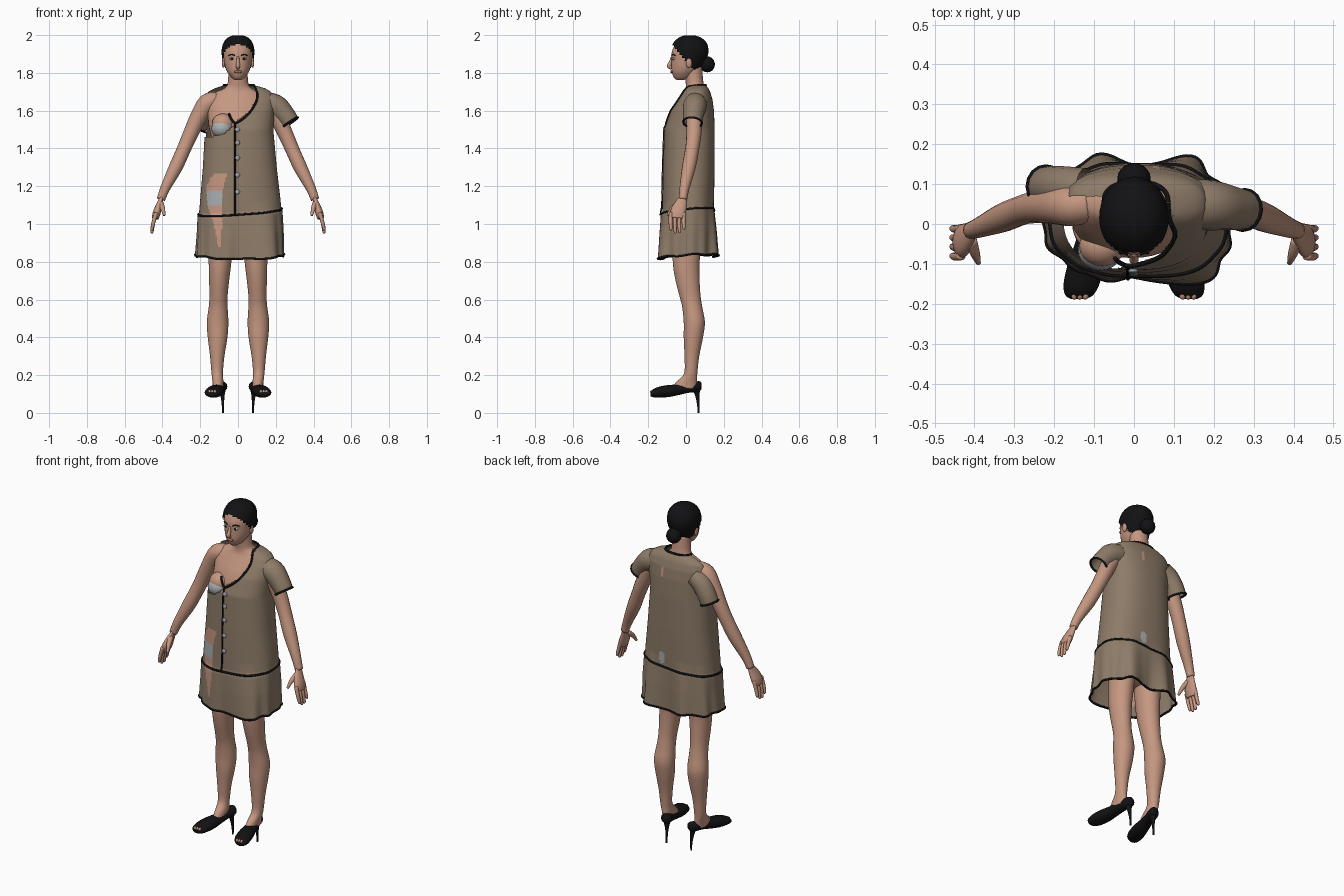
import bpy, bmesh, math
from mathutils import Vector

cube = bpy.data.objects.get("Cube")
if cube:
    bpy.data.objects.remove(cube, do_unlink=True)


def material(name, r, g, b):
    m = bpy.data.materials.new(name)
    m.use_nodes = True
    m.diffuse_color = (r, g, b, 1)
    bsdf = m.node_tree.nodes["Principled BSDF"]
    bsdf.inputs["Base Color"].default_value = (r, g, b, 1)
    bsdf.inputs["Roughness"].default_value = 0.8
    return m


SKIN = material("skin", 0.56, 0.31, 0.22)
CLOTH = material("taupe_cloth", 0.27, 0.2, 0.14)
BLACK = material("black", 0.006, 0.006, 0.007)
GREY = material("grey_underwear", 0.4, 0.42, 0.43)
BUTTON = material("button_grey", 0.35, 0.36, 0.4)
LIP = material("lip_red", 0.36, 0.12, 0.1)
WHITE = material("eye_white", 0.6, 0.56, 0.52)


def finish(name, bm, *mats):
    bmesh.ops.recalc_face_normals(bm, faces=bm.faces)
    me = bpy.data.meshes.new(name)
    bm.to_mesh(me)
    bm.free()
    for m in mats:
        me.materials.append(m)
    for p in me.polygons:
        p.use_smooth = True
    ob = bpy.data.objects.new(name, me)
    bpy.context.scene.collection.objects.link(ob)
    return ob


def skin_rings(rings, caps=True):
    bm = bmesh.new()
    rows = [[bm.verts.new(p) for p in r] for r in rings]
    n = len(rows[0])
    for a, b in zip(rows, rows[1:]):
        for i in range(n):
            bm.faces.new((a[i], a[(i + 1) % n], b[(i + 1) % n], b[i]))
    if caps:
        bm.faces.new(rows[0])
        bm.faces.new(rows[-1])
    return bm


def spline(rows, k=5):
    """Smoothly resample rows of numbers."""
    out = []
    for i in range(len(rows) - 1):
        p = [rows[max(0, min(len(rows) - 1, i + d))] for d in (-1, 0, 1, 2)]
        for j in range(k):
            t = j / k
            out.append([b + t * (c - a) / 2 + t * t * (a - 2.5 * b + 2 * c - d / 2)
                        + t ** 3 * (1.5 * (b - c) + (d - a) / 2) for a, b, c, d in zip(*p)])
    return out + [list(rows[-1])]


def oval(z, cx, rx, yf, yb, n=36):
    turn = [2 * math.pi * i / n for i in range(n)]
    return [Vector((cx + rx * math.cos(a), (yf + yb) / 2 + (yb - yf) / 2 * math.sin(a), z)) for a in turn]


def stack(name, rows, mat, grow=0.0):
    rings = [oval(z, cx, rx + grow, yf - grow, yb + grow) for z, cx, rx, yf, yb in spline(rows)]
    return finish(name, skin_rings(rings), mat)


def tube_rings(path, flat=1.0, n=16):
    """Rings across a mostly downward path of (x, y, z, radius)."""
    pts = spline(path, 4)
    rings = []
    for i, p in enumerate(pts):
        d = Vector(pts[min(i + 1, len(pts) - 1)][:3]) - Vector(pts[max(i - 1, 0)][:3])
        d.normalize()
        u = (Vector((0, 1, 0)) - d * d.y).normalized()
        v = d.cross(u) * flat
        rings.append([Vector(p[:3]) + p[3] * (u * math.cos(a) + v * math.sin(a))
                      for a in (2 * math.pi * k / n for k in range(n))])
    return rings


def tube(name, path, mat, flat=1.0, caps=True):
    return finish(name, skin_rings(tube_rings(path, flat), caps), mat)


def ball(name, centre, size, mat):
    bm = bmesh.new()
    bmesh.ops.create_uvsphere(bm, u_segments=20, v_segments=12, radius=1)
    bmesh.ops.scale(bm, vec=size, verts=bm.verts)
    bmesh.ops.translate(bm, vec=centre, verts=bm.verts)
    return finish(name, bm, mat)


def cord(name, pts, mat, r=0.006, closed=False):
    cu = bpy.data.curves.new(name, "CURVE")
    cu.dimensions = "3D"
    cu.bevel_depth, cu.bevel_resolution, cu.use_fill_caps = r, 1, True
    s = cu.splines.new("POLY")
    s.points.add(len(pts) - 1)
    for q, p in zip(s.points, pts):
        q.co = (*p, 1)
    s.use_cyclic_u = closed
    cu.materials.append(mat)
    ob = bpy.data.objects.new(name, cu)
    bpy.context.scene.collection.objects.link(ob)


def at(table, z):
    """Linear lookup in a table sorted by its first column."""
    z = max(table[0][0], min(table[-1][0], z))
    for a, b in zip(table, table[1:]):
        if z <= b[0]:
            t = (z - a[0]) / (b[0] - a[0])
            return [p + (q - p) * t for p, q in zip(a[1:], b[1:])]


# Torso and neck
stack("torso", [(0.92, 0, 0.13, -0.07, 0.1), (1.05, 0, 0.15, -0.075, 0.11), (1.25, 0, 0.115, -0.06, 0.09),
                (1.42, 0, 0.135, -0.075, 0.1), (1.52, -0.005, 0.15, -0.085, 0.11),
                (1.6, -0.005, 0.155, -0.06, 0.115), (1.66, -0.005, 0.15, -0.025, 0.115),
                (1.695, -0.005, 0.12, -0.005, 0.11), (1.72, 0, 0.07, 0, 0.1),
                (1.75, 0, 0.054, -0.002, 0.092), (1.83, 0, 0.05, -0.01, 0.085)], SKIN)
ball("bra_cup", (-0.085, -0.065, 1.505), (0.056, 0.052, 0.05), GREY)
ball("breast", (-0.08, -0.055, 1.53), (0.058, 0.052, 0.055), SKIN)

# Head, hair and face
HEAD = [(1.763, 0, 0.018, -0.05, -0.01), (1.775, 0, 0.035, -0.064, 0.03), (1.8, 0, 0.054, -0.074, 0.055),
        (1.83, 0, 0.067, -0.077, 0.08), (1.87, 0, 0.075, -0.077, 0.102), (1.91, 0, 0.078, -0.075, 0.11),
        (1.95, 0, 0.068, -0.058, 0.1), (1.978, 0, 0.045, -0.028, 0.07), (1.99, 0, 0.015, 0.005, 0.035)]
stack("head", HEAD, SKIN)
hair = stack("hair_cap", HEAD, BLACK, 0.009)
bm = bmesh.new()
bm.from_mesh(hair.data)
bmesh.ops.translate(bm, vec=(0, 0, 0.009), verts=bm.verts)
bare = [f for f in bm.faces if f.calc_center_median().z < max(1.8, 1.865 - 1.15 * f.calc_center_median().y)]
bmesh.ops.delete(bm, geom=bare, context="FACES")
bm.to_mesh(hair.data)
bm.free()
ball("hair_bun", (0, 0.113, 1.845), (0.042, 0.04, 0.042), BLACK)
tube("nose", [(0, -0.074, 1.885, 0.006), (0, -0.082, 1.855, 0.009), (0, -0.089, 1.836, 0.012),
              (0, -0.076, 1.824, 0.008)], SKIN)
ball("lips", (0, -0.075, 1.806), (0.022, 0.008, 0.008), LIP)
for s, side in ((-1, "right"), (1, "left")):
    ball(side + "_eye", (s * 0.032, -0.066, 1.875), (0.014, 0.008, 0.007), WHITE)
    ball(side + "_iris", (s * 0.032, -0.072, 1.875), (0.007, 0.004, 0.006), BLACK)
    cord(side + "_brow", [(s * 0.016, -0.076, 1.892), (s * 0.034, -0.07, 1.898), (s * 0.05, -0.058, 1.892)], BLACK, 0.003)
    ball(side + "_ear", (s * 0.077, 0.015, 1.855), (0.009, 0.016, 0.028), SKIN)

# Limbs and shoes, mirrored
for s, side in ((-1, "right"), (1, "left")):
    tube(side + "_arm", [(s * x, y, z, r) for x, y, z, r in (
        (0.11, 0.05, 1.655, 0.045), (0.16, 0.046, 1.64, 0.051), (0.205, 0.045, 1.575, 0.045),
        (0.25, 0.042, 1.48, 0.04), (0.285, 0.033, 1.4, 0.037), (0.33, 0.015, 1.3, 0.036),
        (0.385, -0.008, 1.19, 0.026), (0.408, -0.016, 1.13, 0.022))], SKIN)
    tube(side + "_palm", [(s * x, y, z, r) for x, y, z, r in (
        (0.405, -0.015, 1.14, 0.021), (0.417, -0.03, 1.1, 0.034), (0.43, -0.042, 1.06, 0.042),
        (0.438, -0.046, 1.03, 0.036))], SKIN, 0.5)
    for i, drop in enumerate((0.965, 0.95, 0.952, 0.97)):
        y = -0.08 + 0.023 * i
        tube(f"{side}_finger_{i + 1}", [(s * 0.433, y, 1.06, 0.011), (s * 0.447, y - 0.002, 1.01, 0.01),
                                        (s * 0.455, y, drop + 0.01, 0.008), (s * 0.456, y, drop, 0.004)], SKIN)
    tube(side + "_thumb", [(s * 0.41, -0.04, 1.11, 0.016), (s * 0.398, -0.075, 1.08, 0.012),
                           (s * 0.39, -0.098, 1.045, 0.006)], SKIN)
    stack(side + "_leg", [(z, s * cx, rx, yf, yb) for z, cx, rx, yf, yb in (
        (0.13, 0.105, 0.028, -0.08, 0.055), (0.165, 0.106, 0.029, -0.05, 0.058), (0.21, 0.11, 0.03, -0.01, 0.06),
        (0.3, 0.11, 0.038, -0.008, 0.07), (0.4, 0.108, 0.052, -0.012, 0.09), (0.48, 0.108, 0.057, -0.012, 0.1),
        (0.56, 0.105, 0.05, -0.02, 0.086), (0.62, 0.103, 0.048, -0.035, 0.077), (0.7, 0.1, 0.053, -0.055, 0.072),
        (0.8, 0.095, 0.06, -0.07, 0.072), (1, 0.085, 0.07, -0.075, 0.09))], SKIN)
    shoe = []
    for y, w, low, high in spline([(0.082, 0.012, 0.125, 0.16), (0.065, 0.03, 0.112, 0.168), (0.01, 0.033, 0.106, 0.155),
                                   (-0.05, 0.038, 0.092, 0.15), (-0.1, 0.045, 0.083, 0.147), (-0.15, 0.045, 0.081, 0.136),
                                   (-0.178, 0.035, 0.084, 0.122), (-0.188, 0.018, 0.088, 0.108)]):
        cx = s * (0.1 - 0.21 * y)
        shoe.append([Vector((cx + w * math.cos(a), y, (low + high) / 2 + (high - low) / 2 * math.sin(a)))
                     for a in (math.pi * k / 10 for k in range(20))])
    finish(side + "_shoe", skin_rings(shoe), BLACK)
    tube(side + "_heel", [(s * 0.085, 0.055, 0.13, 0.022), (s * 0.082, 0.06, 0.09, 0.011),
                          (s * 0.08, 0.065, 0.04, 0.006), (s * 0.08, 0.066, 0, 0.005)], BLACK)
    for i in range(3):
        ball(f"{side}_toe_{i + 1}", (s * (0.122 + 0.014 * i), -0.178, 0.112), (0.008, 0.012, 0.009), SKIN)

# Dress shape: height, x of both sides, y of front and back
DRESS = [(0.82, -0.225, 0.25, -0.142, 0.15), (0.95, -0.217, 0.245, -0.14, 0.152), (1.05, -0.214, 0.237, -0.135, 0.15),
         (1.07, -0.206, 0.23, -0.126, 0.147), (1.3, -0.186, 0.205, -0.122, 0.152), (1.5, -0.175, 0.187, -0.115, 0.152),
         (1.6, -0.178, 0.193, -0.082, 0.148), (1.66, -0.178, 0.195, -0.045, 0.14), (1.7, -0.16, 0.175, -0.02, 0.128),
         (1.72, -0.12, 0.14, -0.005, 0.118), (1.735, -0.075, 0.085, 0.005, 0.105)]
FOLDS = ((-40, 0.035), (-95, -0.008), (-150, -0.008), (50, 0.035), (85, -0.012), (116, 0.035), (147, 0.02), (0, -0.01))
POWER = 2.4


def dress_point(a, z):
    x0, x1, y0, y1 = at(DRESS, z)
    c, q = math.cos(a), math.sin(a)
    x = (x0 + x1) / 2 + (x1 - x0) / 2 * math.copysign(abs(c) ** (2 / POWER), c)
    y = (y0 + y1) / 2 + (y1 - y0) / 2 * math.copysign(abs(q) ** (2 / POWER), q)
    drape = max(0, min(1, (1.12 - z) / 0.3))
    true = math.degrees(math.atan2(y, x))
    push = sum(amp * math.exp(-(((true - d + 180) % 360 - 180) / 13) ** 2) for d, amp in FOLDS)
    push = drape * (push + 0.004 * math.sin(13 * a))
    tilt = max(0, 1 - abs(z - 1.06) / 0.25)
    dz = tilt * (0.07 * x + 0.08 * y) + drape * 0.012 * (abs(x) / 0.2 + y / 0.2 + 0.3 * math.sin(7 * a))
    k = 1 + push / math.hypot(x, y)
    return Vector((x * k, y * k, z + dz))


def dress_front(x, z):
    x0, x1, y0, y1 = at(DRESS, z)
    u = min(1, abs((x - (x0 + x1) / 2) / ((x1 - x0) / 2)))
    return Vector((x, (y0 + y1) / 2 - (y1 - y0) / 2 * (1 - u ** POWER) ** (1 / POWER) - 0.002, z))


TURN = [2 * math.pi * i / 160 for i in range(160)]
OPEN_EDGE = [(1.46, -0.15), (1.48, -0.07), (1.52, -0.025), (1.54, -0.01), (1.6, 0.065), (1.67, 0.1), (1.74, 0.085)]
GAP = [(0.88, -0.1, 0.006), (1, -0.105, 0.022), (1.1, -0.125, 0.038), (1.2, -0.122, 0.045), (1.25, -0.1, 0.04), (1.27, -0.09, 0.03)]
bm = skin_rings([[dress_point(a, 0.82 + 0.915 * i / 110) for a in TURN] for i in range(111)], caps=False)
opened = []
for f in bm.faces:
    x, y, z = f.calc_center_median()
    if y < 0.07 and z > 1.46 and x < at(OPEN_EDGE, z)[0]:
        opened.append(f)
    elif y < 0 and 0.88 < z < 1.27:
        cx, w = at(GAP, z)
        if abs(x - cx) < w:
            f.material_index = 2 if 1.1 < z < 1.175 else 1
    elif y > 0.08 and math.hypot((x - 0.055) / 0.02, (z - 1.13) / 0.035) < 1:
        f.material_index = 2
    elif y > 0.08 and math.hypot((x - 0.055) / 0.008, (z - 1.63) / 0.03) < 1:
        f.material_index = 1
bmesh.ops.delete(bm, geom=opened, context="FACES")
finish("dress", bm, CLOTH, SKIN, GREY)

# Sleeves, the right one slipped behind the arm
for name, path in (("left_sleeve", [(0.13, 0.05, 1.635, 0.062), (0.195, 0.047, 1.625, 0.063),
                                    (0.245, 0.04, 1.58, 0.055), (0.276, 0.035, 1.537, 0.05)]),
                   ("right_sleeve", [(-0.12, 0.09, 1.63, 0.05), (-0.165, 0.09, 1.6, 0.054),
                                     (-0.2, 0.094, 1.55, 0.052), (-0.22, 0.094, 1.505, 0.05)])):
    tube(name, path, CLOTH, caps=False)
    cord(name + "_trim", tube_rings(path)[-1], BLACK, closed=True)

# Black trims and buttons
cord("hem_trim", [dress_point(a, 0.82) for a in TURN], BLACK, closed=True)
cord("waist_trim", [dress_point(a, 1.06) for a in TURN], BLACK, closed=True)
cord("back_neck_trim", [dress_point(a, 1.735) for a in TURN[:81]], BLACK)
cord("neckline_trim", [dress_front(x, z) for x, z in spline(
    [(0.085, 1.735), (0.102, 1.69), (0.095, 1.645), (0.065, 1.595), (0.03, 1.56), (-0.012, 1.535), (-0.035, 1.555), (-0.048, 1.585)])], BLACK)
cord("placket_trim", [dress_front(-0.015, 1.045 + 0.049 * i) for i in range(11)], BLACK, 0.005)
for i, z in enumerate((1.5, 1.43, 1.35, 1.26, 1.17)):
    ball(f"button_{i + 1}", dress_front(-0.003, z), (0.013, 0.006, 0.013), BUTTON)
